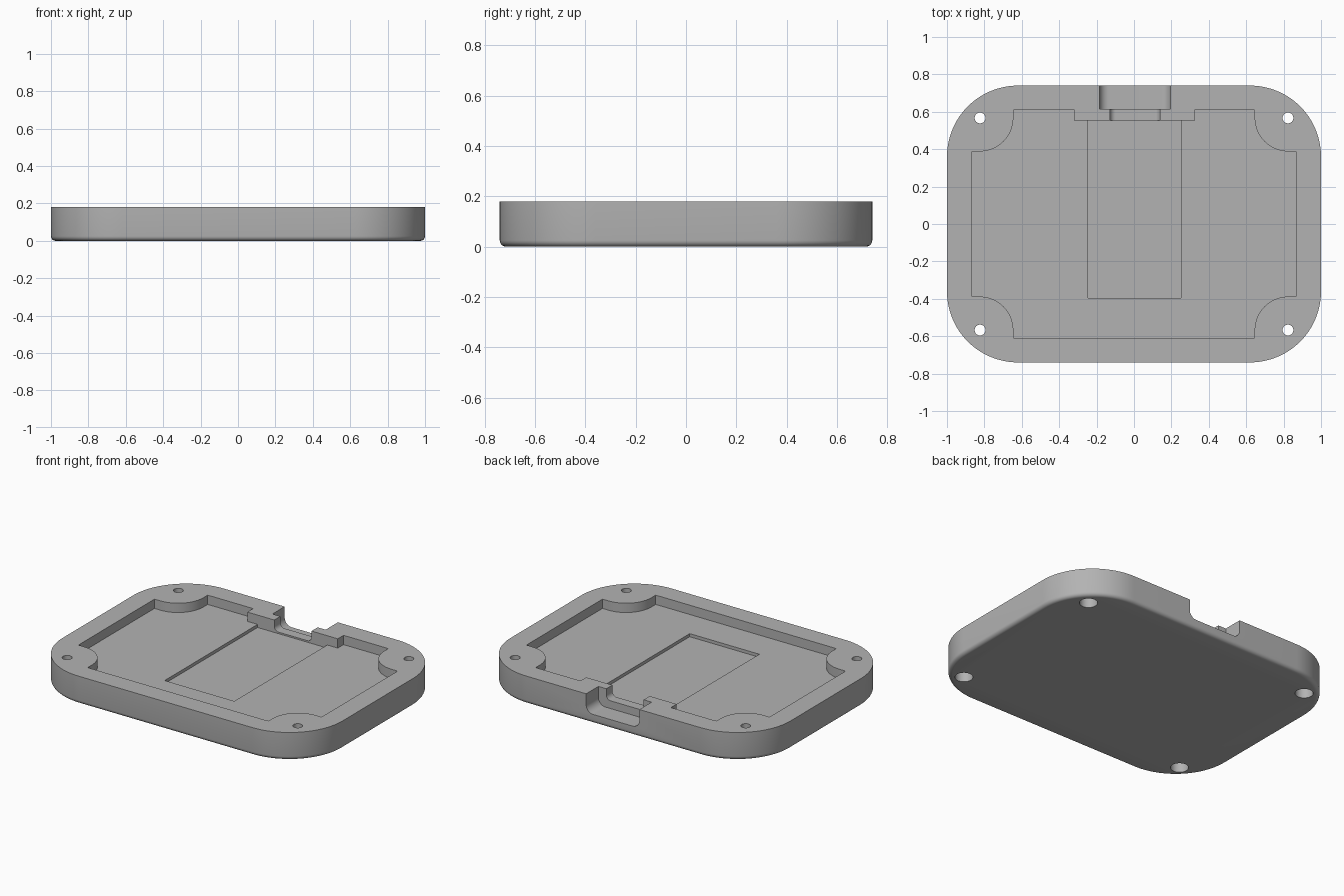
import bpy, bmesh, math
from math import pi, cos, sin

cube = bpy.data.objects.get("Cube")
if cube:
    bpy.data.objects.remove(cube, do_unlink=True)

grey = bpy.data.materials.new("plain grey")
grey.use_nodes = True
colour = (0.45, 0.45, 0.45, 1)
grey.diffuse_color = colour
grey.node_tree.nodes["Principled BSDF"].inputs["Base Color"].default_value = colour


def rounded_prism(name, x0, x1, y0, y1, z0, z1, r=0, axis="Z", steps=16):
    """Rounded rectangle extruded along z, or along y for upright profiles."""
    a0, a1, b0, b1 = (x0, x1, y0, y1) if axis == "Z" else (x0, x1, z0, z1)
    low, high = (z0, z1) if axis == "Z" else (y0, y1)
    outline = []
    corners = [(a1 - r, b1 - r), (a0 + r, b1 - r), (a0 + r, b0 + r), (a1 - r, b0 + r)]
    for i, (a, b) in enumerate(corners):
        n = steps if r else 0
        for k in range(n + 1):
            t = (i + (k / n if n else 0)) * pi / 2
            outline.append((a + r * cos(t), b + r * sin(t)))
    bm = bmesh.new()
    verts = [bm.verts.new((a, b, low) if axis == "Z" else (a, low, b)) for a, b in outline]
    face = bm.faces.new(verts)
    top = bmesh.ops.extrude_face_region(bm, geom=[face])["geom"]
    shift = (0, 0, high - low) if axis == "Z" else (0, high - low, 0)
    bmesh.ops.translate(bm, vec=shift, verts=[v for v in top if isinstance(v, bmesh.types.BMVert)])
    bmesh.ops.recalc_face_normals(bm, faces=bm.faces)
    mesh = bpy.data.meshes.new(name)
    bm.to_mesh(mesh)
    bm.free()
    mesh.materials.append(grey)
    obj = bpy.data.objects.new(name, mesh)
    bpy.context.collection.objects.link(obj)
    return obj


def apply_modifiers(obj):
    bpy.context.view_layer.update()
    graph = bpy.context.evaluated_depsgraph_get()
    obj_mesh = bpy.data.meshes.new_from_object(obj.evaluated_get(graph))
    obj.modifiers.clear()
    obj.data = obj_mesh


def cut(obj, cutter):
    mod = obj.modifiers.new("cut", "BOOLEAN")
    mod.operation = "DIFFERENCE"
    mod.solver = "EXACT"
    mod.object = cutter
    apply_modifiers(obj)
    bpy.data.objects.remove(cutter, do_unlink=True)


# Shell with softly rounded bottom edge
H = 0.18
shell = rounded_prism("case_shell", -1, 1, -0.74, 0.74, 0, H, 0.38, steps=24)
bm = bmesh.new()
bm.from_mesh(shell.data)
bottom = [e for e in bm.edges if all(v.co.z < 0.001 for v in e.verts)]
bmesh.ops.bevel(bm, geom=bottom, offset=0.025, segments=5, profile=0.5, affect="EDGES")
bm.to_mesh(shell.data)
bm.free()

# Tray recess, leaving corner bosses and a block behind the port
floor = 0.12
tray = rounded_prism("tray_cutter", -0.868, 0.868, -0.612, 0.612, floor, 0.4, 0.25)
for sx in (-1, 1):
    for sy in (-1, 1):
        xs = sorted((sx * 0.645, sx * 1.2))
        ys = sorted((sy * 0.388, sy * 1.0))
        cut(tray, rounded_prism("boss_keeper", *xs, *ys, 0, 0.6, 0.18))
cut(tray, rounded_prism("block_keeper", -0.32, 0.325, 0.553, 1, 0, 0.6))
cut(shell, tray)

# Shallow central pocket
cut(shell, rounded_prism("pocket_cutter", -0.247, 0.25, -0.395, 0.553, 0.1, 0.4))

# Stepped port opening in the back wall
cut(shell, rounded_prism("port_outer_cutter", -0.185, 0.195, 0.615, 1, 0.06, 0.5, 0.05, "Y"))
cut(shell, rounded_prism("port_inner_cutter", -0.128, 0.138, 0.5, 0.7, 0.11, 0.5, 0.03, "Y"))

# Screw holes with wider seats underneath
for sx in (-1, 1):
    for sy in (-1, 1):
        for r, top in ((0.029, 0.5), (0.053, 0.08)):
            x, y = sx * 0.823, sy * 0.567
            cut(shell, rounded_prism("screw_cutter", x - r, x + r, y - r, y + r, -0.1, top, r, steps=8))

# Smooth curved walls, crisp rims
bpy.ops.object.select_all(action="DESELECT")
shell.select_set(True)
bpy.context.view_layer.objects.active = shell
bpy.ops.object.shade_smooth_by_angle(angle=math.radians(30))
